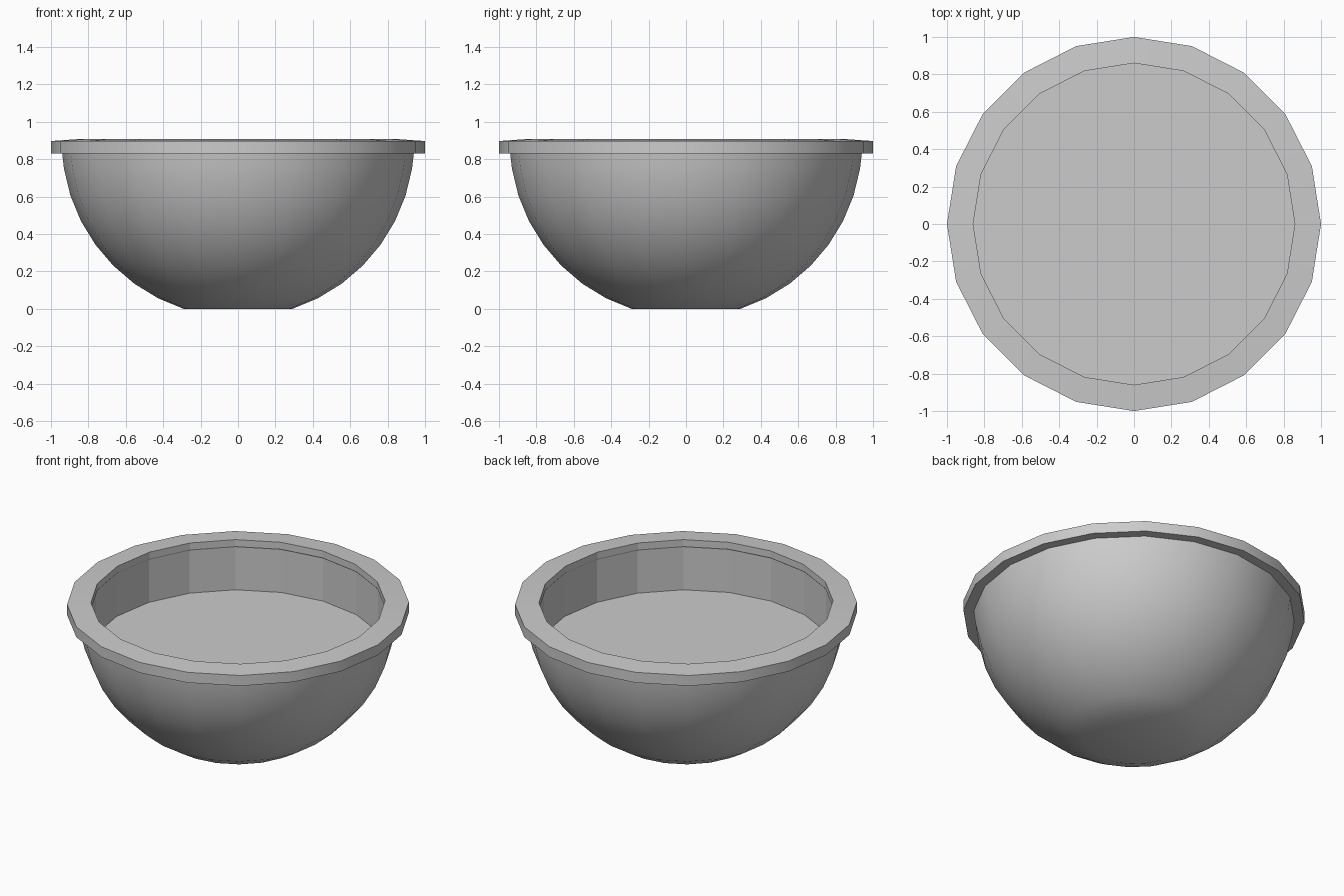
import bpy, bmesh, math

if "Cube" in bpy.data.objects:
    bpy.data.objects.remove(bpy.data.objects["Cube"])

SIDES = 20


def lathe(name, profile, smooth):
    """Revolve (radius, z) points around z; an end with radius 0 closes to a point."""
    bm = bmesh.new()
    rings = []
    for r, z in profile:
        rings.append([bm.verts.new((r * math.cos(2 * math.pi * i / SIDES),
                                    r * math.sin(2 * math.pi * i / SIDES), z))
                      for i in range(SIDES)])
    for a, b in zip(rings, rings[1:]):
        for i in range(SIDES):
            j = (i + 1) % SIDES
            bm.faces.new((a[i], a[j], b[j], b[i]))
    bmesh.ops.remove_doubles(bm, verts=bm.verts[:], dist=1e-5)
    bmesh.ops.dissolve_degenerate(bm, edges=bm.edges[:], dist=1e-5)
    mesh = bpy.data.meshes.new(name)
    bm.to_mesh(mesh)
    bm.free()
    obj = bpy.data.objects.new(name, mesh)
    bpy.context.collection.objects.link(obj)
    if smooth:
        bpy.ops.object.select_all(action='DESELECT')
        obj.select_set(True)
        bpy.context.view_layer.objects.active = obj
        bpy.ops.object.shade_smooth_by_angle(angle=math.radians(30))
    return obj


# Round outer shell: a sphere arc in 9 degree steps, with a flat base
R, CZ = 0.942, 0.896
shell = [(0, 0)]
for k in range(2, 10):
    a = math.radians(9 * k)
    shell.append((R * math.sin(a), max(0, CZ - R * math.cos(a))))
shell.append((0.94, 0.83))
lathe("bowl_body", shell, True)

# Overhanging rim, its top rising slightly inwards
lathe("bowl_rim", [(0.94, 0.83), (1.0, 0.83), (1.0, 0.897), (0.86, 0.907)], True)

# Faceted inner wall with a small lip, and the flat floor or filling
lathe("inner_wall", [(0.86, 0.907), (0.86, 0.865), (0.867, 0.855), (0.867, 0.58)], False)
lathe("bowl_filling", [(0.867, 0.58), (0, 0.58)], False)
